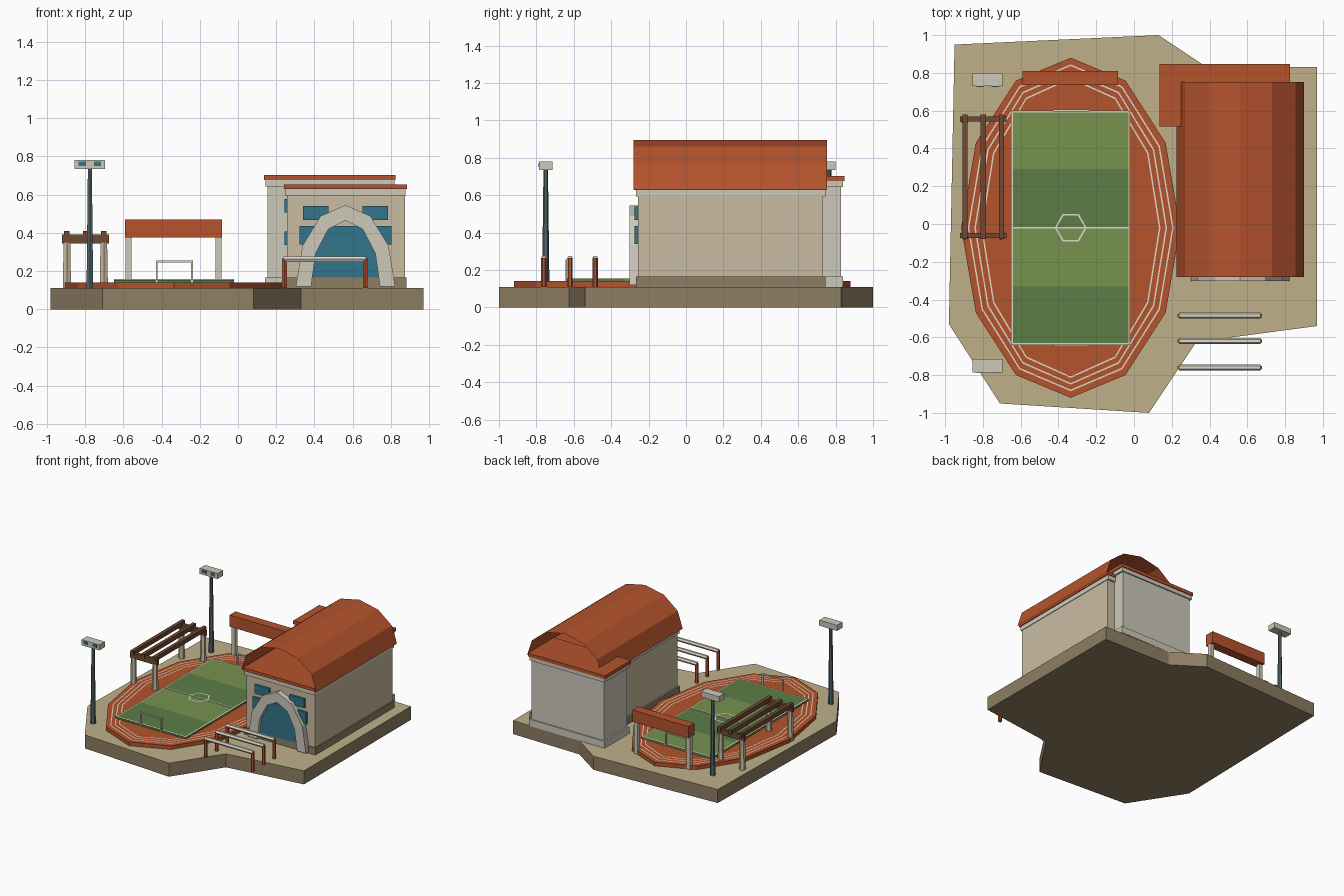
import bpy, bmesh, math
from mathutils import Matrix

if "Cube" in bpy.data.objects:
    bpy.data.objects.remove(bpy.data.objects["Cube"])


def mat(name, hexcode):
    m = bpy.data.materials.new(name)
    rgb = [int(hexcode[i:i + 2], 16) / 255 for i in (0, 2, 4)]
    m.diffuse_color = [((c + 0.055) / 1.055) ** 2.4 if c > 0.04 else c / 12.92 for c in rgb] + [1]
    m.use_nodes = True
    m.node_tree.nodes["Principled BSDF"].inputs["Base Color"].default_value = m.diffuse_color
    return m


SAND, EARTH = mat("sand", "BFB088"), mat("earth", "8F7F64")
CLAY, WHITE = mat("clay", "B5532D"), mat("white", "DEDACB")
GRASS_A, GRASS_B = mat("light_grass", "76924E"), mat("dark_grass", "5C7E46")
CREAM, STONE = mat("cream", "CABCA2"), mat("stone", "CDC9BA")
GLASS, WOOD, STEEL = mat("glass", "33758C"), mat("wood", "704A33"), mat("steel", "53666B")


def finish(name, bm, *mats):
    me = bpy.data.meshes.new(name)
    bm.to_mesh(me)
    bm.free()
    for m in mats:
        me.materials.append(m)
    ob = bpy.data.objects.new(name, me)
    bpy.context.collection.objects.link(ob)
    return ob


def box(name, x, y, z, m):
    """Box from (min, max) ranges."""
    bm = bmesh.new()
    bmesh.ops.create_cube(bm, size=1)
    for v in bm.verts:
        v.co = [(a + b) / 2 + c * (b - a) for (a, b), c in zip((x, y, z), v.co)]
    return finish(name, bm, m)


def post(name, x, y, z0, z1, r0, r1, m, sides=6):
    """Upright tapered post."""
    bm = bmesh.new()
    bmesh.ops.create_cone(bm, cap_ends=True, segments=sides, radius1=r0, radius2=r1, depth=z1 - z0,
                          matrix=Matrix.Translation((x, y, (z0 + z1) / 2)))
    return finish(name, bm, m)


def prism(name, pts, z0, z1, top, side=None):
    """Extruded outline with its own top colour."""
    bm = bmesh.new()
    f = bm.faces.new([bm.verts.new((x, y, z0)) for x, y in pts])
    ext = bmesh.ops.extrude_face_region(bm, geom=[f])["geom"]
    for v in ext:
        if isinstance(v, bmesh.types.BMVert):
            v.co.z = z1
    bmesh.ops.recalc_face_normals(bm, faces=bm.faces)
    for g in bm.faces:
        g.material_index = 1 if side and g.normal.z < 0.5 else 0
    return finish(name, bm, *[m for m in (top, side) if m])


def oval(rx, ry, n, cx, cy, start=0.0, sweep=2 * math.pi, closed=True):
    return [(cx + rx * math.cos(start + sweep * i / n), cy + ry * math.sin(start + sweep * i / n))
            for i in range(n if closed else n + 1)]


def flat_ring(name, outer, inner, z, m):
    bm = bmesh.new()
    a = [bm.verts.new((*p, z)) for p in outer]
    b = [bm.verts.new((*p, z)) for p in inner]
    n = len(a)
    for i in range(n):
        j = (i + 1) % n
        bm.faces.new((a[i], a[j], b[j], b[i]))
    return finish(name, bm, m)


# Ground slab
G = 0.11
prism("ground", [(-0.95, 0.95), (-0.98, -0.53), (-0.71, -0.95), (0.08, -1.0), (0.33, -0.625),
                 (0.97, -0.54), (0.97, 0.83), (0.37, 0.84), (0.13, 1.0)], 0, G, SAND, EARTH)

# Running track and lane lines
CX, CY = -0.335, -0.02
prism("track", oval(0.58, 0.90, 12, CX, CY), G, 0.14, CLAY)
for i in range(3):
    d = 0.035 * (i + 1)
    flat_ring(f"lane_line_{i}", oval(0.58 - d, 0.90 - d, 12, CX, CY),
              oval(0.572 - d, 0.892 - d, 12, CX, CY), 0.142, WHITE)

# Pitch with mown stripes and markings
X0, X1, Y0, Y1 = -0.65, -0.02, -0.64, 0.60
for i in range(4):
    s = (Y1 - Y0) / 4
    box(f"pitch_stripe_{i}", (X0, X1), (Y0 + i * s, Y0 + i * s + s), (0.135, 0.154),
        GRASS_A if i % 2 else GRASS_B)
w = 0.01
flat_ring("pitch_border", [(X0, Y0), (X1, Y0), (X1, Y1), (X0, Y1)],
          [(X0 + w, Y0 + w), (X1 - w, Y0 + w), (X1 - w, Y1 - w), (X0 + w, Y1 - w)], 0.157, WHITE)
box("halfway_line", (X0, X1), (CY - 0.005, CY + 0.005), (0.15, 0.157), WHITE)
flat_ring("centre_ring", oval(0.085, 0.085, 6, CX, CY), oval(0.075, 0.075, 6, CX, CY), 0.158, WHITE)

# Goals
for n, y in (("front", Y0), ("back", Y1)):
    for x in (-0.43, -0.245):
        box(f"{n}_goal_post", (x, x + 0.01), (y - 0.005, y + 0.005), (0.14, 0.255), WHITE)
    box(f"{n}_goal_bar", (-0.43, -0.235), (y - 0.005, y + 0.005), (0.245, 0.255), WHITE)

# Floodlights
for n, y in (("front", -0.75), ("back", 0.765)):
    post(f"{n}_light_pole", -0.775, y, G, 0.74, 0.02, 0.012, STEEL)
    box(f"{n}_light_head", (-0.855, -0.695), (y - 0.035, y + 0.035), (0.735, 0.78), STONE)
    for x in (-0.815, -0.735):
        box(f"{n}_lamp", (x - 0.019, x + 0.019), (y - 0.039, y), (0.75, 0.773), GLASS)

# Pergola
for y in (-0.06, 0.555):
    for x in (-0.895, -0.702):
        post("pergola_post", x, y, G, 0.35, 0.025, 0.02, CREAM)
    box("pergola_cross_beam", (-0.92, -0.675), (y - 0.013, y + 0.013), (0.345, 0.39), WOOD)
for x in (-0.895, -0.798, -0.702):
    box("pergola_rafter", (x - 0.014, x + 0.014), (-0.08, 0.58), (0.375, 0.41), WOOD)

# Finish gate behind the pitch
box("gate_board", (-0.59, -0.085), (0.735, 0.81), (0.375, 0.47), CLAY)
for x in (-0.573, -0.102):
    box("gate_post", (x - 0.016, x + 0.016), (0.756, 0.788), (G, 0.38), STONE)

# Hurdles
for y in (-0.485, -0.62, -0.76):
    for x in (0.243, 0.665):
        post("hurdle_post", x, y, G, 0.265, 0.014, 0.014, CLAY)
    bar = post("hurdle_bar", 0, 0, -0.215, 0.215, 0.016, 0.016, WHITE)
    bar.matrix_world = Matrix.Translation((0.454, y, 0.262)) @ Matrix.Rotation(math.pi / 2, 4, 'Y')

# Main hall
HX = 0.5625
box("hall_plinth", (HX - 0.32, HX + 0.32), (-0.268, 0.745), (G, 0.165), EARTH)
box("hall_walls", (HX - 0.306, HX + 0.31), (-0.257, 0.732), (0.16, 0.6), CREAM)
box("hall_cornice", (HX - 0.315, HX + 0.315), (-0.268, 0.745), (0.592, 0.628), STONE)
box("hall_eaves", (HX - 0.322, HX + 0.322), (-0.278, 0.75), (0.628, 0.653), CLAY)

# Barrel roof: thin open shell
bm = bmesh.new()
prof = oval(0.337, 0.265, 6, HX, 0.63, 0, math.pi, False)
ends = [[bm.verts.new((x, y, z)) for x, z in prof] for y in (-0.28, 0.753)]
for i in range(6):
    bm.faces.new((ends[0][i], ends[1][i], ends[1][i + 1], ends[0][i + 1]))
bmesh.ops.recalc_face_normals(bm, faces=bm.faces)
for f in bm.faces:
    if f.normal.z < 0:
        f.normal_flip()
finish("barrel_roof", bm, CLAY)

# Entrance arch
bm = bmesh.new()
loops = [[bm.verts.new((x, y, z)) for x, z in oval(rx, rz, 6, HX, 0.12, 0, math.pi, False)]
         for y, rx, rz in ((-0.303, 0.26, 0.425), (-0.303, 0.18, 0.345),
                           (-0.25, 0.18, 0.345), (-0.25, 0.26, 0.425))]
for a, b in zip(loops, loops[1:] + loops[:1]):
    for i in range(6):
        bm.faces.new((a[i], a[i + 1], b[i + 1], b[i]))
for i in (0, 6):
    bm.faces.new([l[i] for l in loops])
bmesh.ops.recalc_face_normals(bm, faces=bm.faces)
finish("entrance_arch", bm, STONE)

# Glazing on the hall front
box("entrance_glass", (HX - 0.19, HX + 0.19), (-0.275, -0.25), (0.165, 0.436), GLASS)
for s in (-1, 1):
    for n, a, b, z in (("upper", 0.09, 0.223, (0.468, 0.54)), ("lower", 0.18, 0.24, (0.34, 0.436))):
        x = sorted((HX + s * a, HX + s * b))
        box(f"{n}_window", x, (-0.275, -0.25), z, GLASS)

# Rear annex
box("annex_plinth", (0.142, 0.82), (0.522, 0.84), (G, 0.165), STONE)
box("annex_walls", (0.155, 0.805), (0.532, 0.83), (0.16, 0.65), STONE)
box("annex_cornice", (0.143, 0.818), (0.522, 0.84), (0.643, 0.675), STONE)
box("annex_roof", (0.135, 0.825), (0.515, 0.847), (0.675, 0.702), CLAY)
for z in (0.335, 0.505):
    box("annex_window", (0.243, 0.34), (0.522, 0.54), (z, z + 0.073), GLASS)
